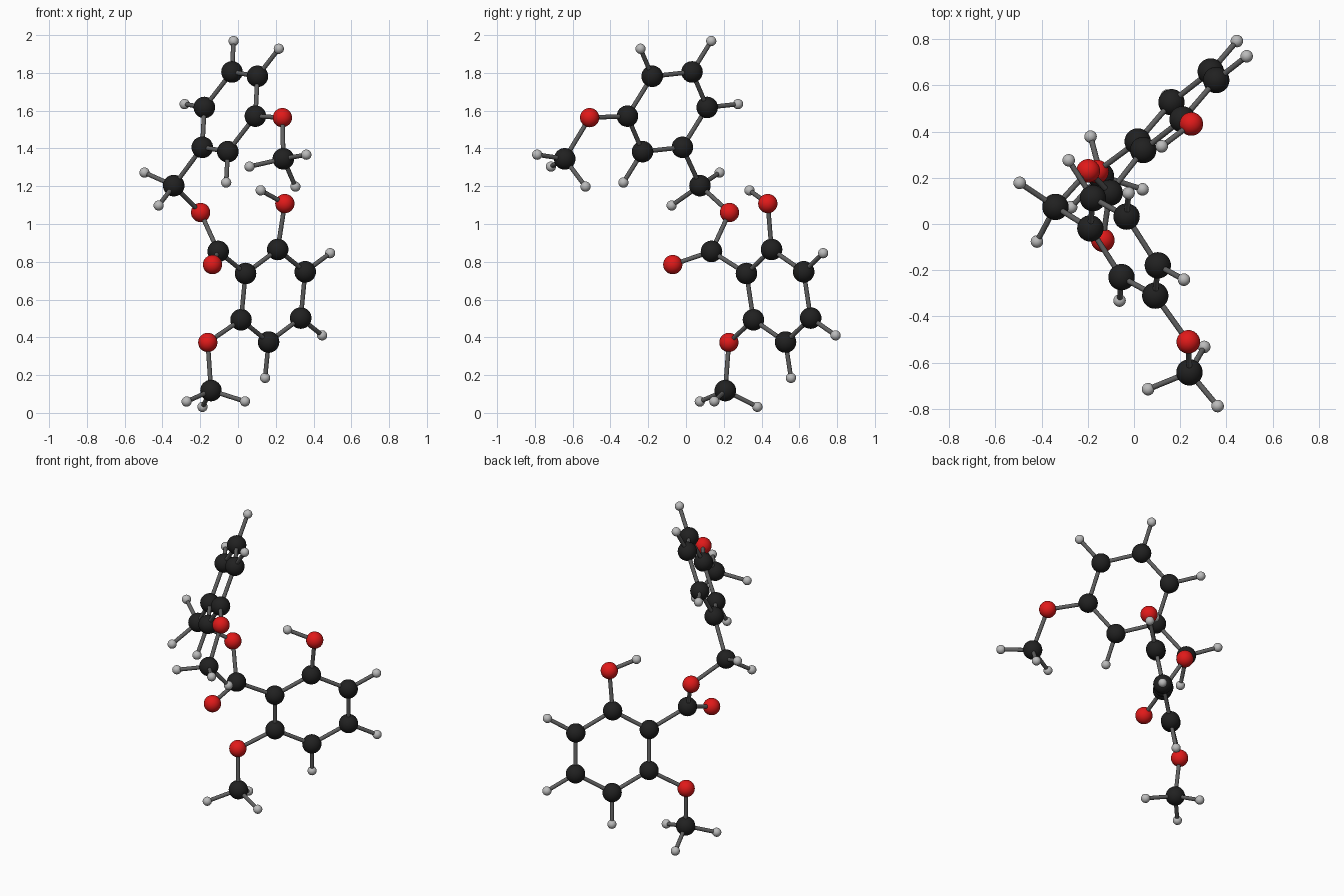
import bpy
from mathutils import Vector

if "Cube" in bpy.data.objects:
    bpy.data.objects.remove(bpy.data.objects["Cube"])


def material(name, rgb):
    m = bpy.data.materials.new(name)
    m.diffuse_color = (*rgb, 1)
    m.use_nodes = True
    m.node_tree.nodes["Principled BSDF"].inputs["Base Color"].default_value = m.diffuse_color
    return m


# Element: material and ball radius
KINDS = {
    "carbon": (material("black", (0.015, 0.015, 0.015)), 0.057),
    "oxygen": (material("red", (0.75, 0.01, 0.01)), 0.051),
    "hydrogen": (material("light_grey", (0.5, 0.5, 0.5)), 0.027),
}
BOND_MAT = material("dark_grey", (0.12, 0.12, 0.12))
BOND_RADIUS = 0.012


def finish(name, mat):
    ob = bpy.context.object
    ob.name = name
    ob.data.materials.append(mat)
    bpy.ops.object.shade_smooth_by_angle()


def ball(kind, name, pos):
    mat, r = KINDS[kind]
    bpy.ops.mesh.primitive_uv_sphere_add(segments=32, ring_count=16, radius=r, location=pos)
    finish(f"{name}_{kind}", mat)
    return Vector(pos)


def bond(a, b):
    d = b - a
    bpy.ops.mesh.primitive_cylinder_add(vertices=16, radius=BOND_RADIUS, depth=d.length,
                                        location=(a + b) / 2,
                                        rotation=d.to_track_quat('Z', 'Y').to_euler())
    finish("bond_rod", BOND_MAT)


def attach(parent, kind, name, pos):
    p = ball(kind, name, pos)
    bond(parent, p)
    return p


def ring(name, centre, u, v, hydrogens):
    """Hexagon spanned by two neighbouring spokes; hydrogens point outwards."""
    c, u, v = Vector(centre), Vector(u), Vector(v)
    spokes = [u, v, v - u, -u, -v, u - v]
    atoms = [ball("carbon", name, c + s) for s in spokes]
    for i in range(6):
        bond(atoms[i], atoms[(i + 1) % 6])
    for i in hydrogens:
        attach(atoms[i], "hydrogen", name, c + spokes[i] * 1.775)
    return atoms


# Two six-sided rings
upper = ring("upper_ring", (-0.043, -0.099, 1.594), (-0.146, 0.08, -0.188),
             (-0.011, -0.131, -0.211), (1, 3, 4, 5))
lower = ring("lower_ring", (0.186, 0.49, 0.62), (-0.146, -0.17, 0.118),
             (0.024, -0.037, 0.245), (2, 3, 4))

# Side arms ending in a carbon with three hydrogens
arms = [
    ("upper_arm", upper[2], (0.235, -0.51, 1.563), (0.24, -0.642, 1.345),
     [(0.061, -0.715, 1.304), (0.362, -0.788, 1.367), (0.304, -0.532, 1.198)]),
    ("lower_arm", lower[5], (-0.16, 0.227, 0.373), (-0.143, 0.208, 0.118),
     [(-0.272, 0.073, 0.06), (-0.188, 0.378, 0.032), (0.037, 0.15, 0.061)]),
]
for name, root, o_pos, c_pos, h_list in arms:
    o = attach(root, "oxygen", name, o_pos)
    c = attach(o, "carbon", name, c_pos)
    for h in h_list:
        attach(c, "hydrogen", name, h)

# Bridge joining the rings
top_c = attach(upper[0], "carbon", "bridge", (-0.34, 0.074, 1.203))
for h in ((-0.495, 0.178, 1.272), (-0.42, -0.076, 1.098)):
    attach(top_c, "hydrogen", "bridge", h)
mid_o = attach(top_c, "oxygen", "bridge", (-0.198, 0.23, 1.061))
low_c = attach(mid_o, "carbon", "bridge", (-0.105, 0.135, 0.855))
attach(low_c, "oxygen", "bridge_side", (-0.135, -0.07, 0.785))
bond(low_c, lower[0])

# Short arm on the lower ring
o = attach(lower[1], "oxygen", "short_arm", (0.248, 0.433, 1.108))
attach(o, "hydrogen", "short_arm", (0.12, 0.336, 1.178))
